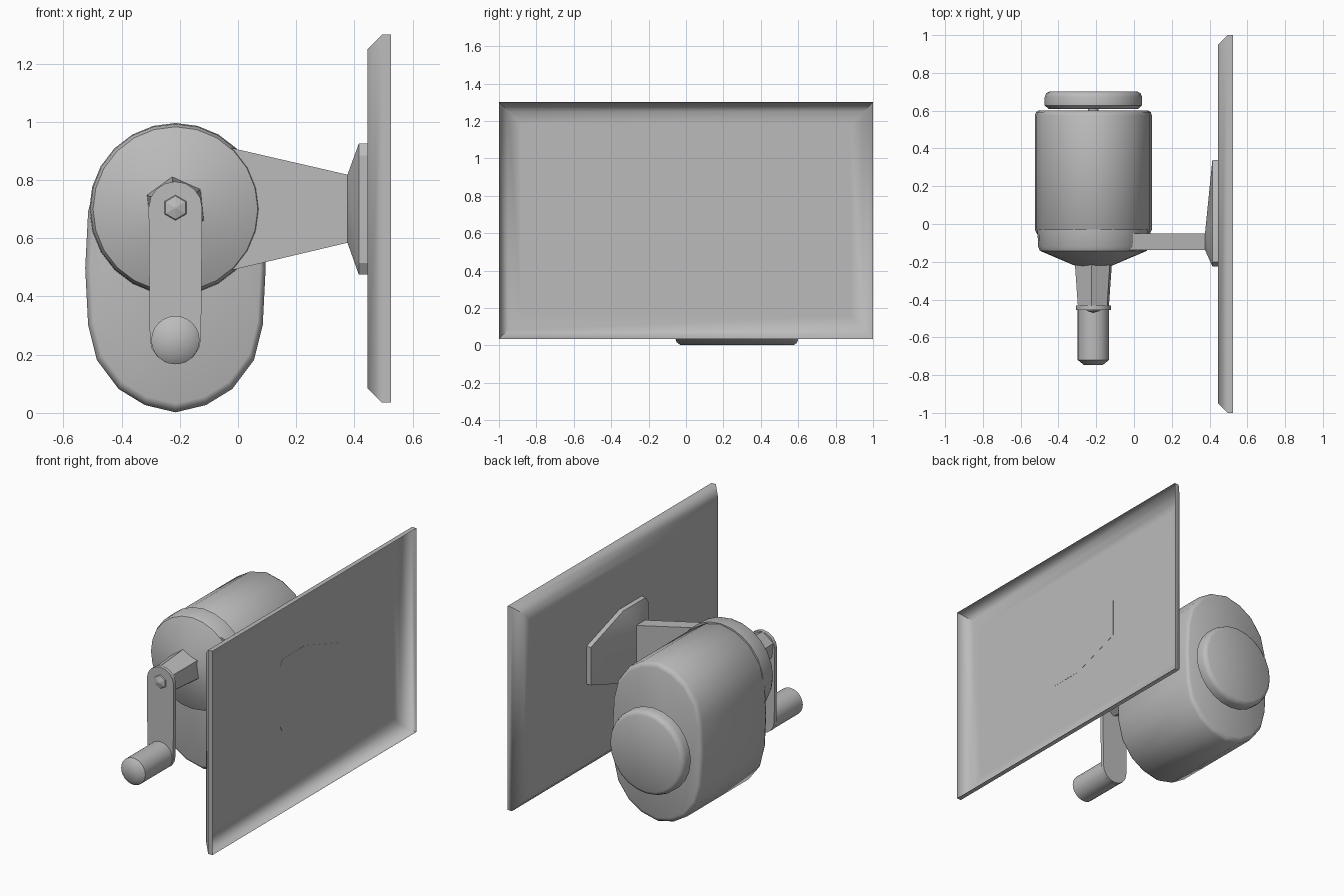
import bpy
import bmesh
from math import sin, cos, pi, radians

if "Cube" in bpy.data.objects:
    bpy.data.objects.remove(bpy.data.objects["Cube"])

grey = bpy.data.materials.new("plain_grey")
grey.use_nodes = True
grey.diffuse_color = (0.5, 0.5, 0.5, 1)
grey.node_tree.nodes["Principled BSDF"].inputs["Base Color"].default_value = (0.5, 0.5, 0.5, 1)

AXIS_X = -0.215   # shared axis of the body, cover, crank and knob
CRANK_Z = 0.705


def loft(name, rings, caps=(True, True), angle=40, bevel=0):
    """Skin a list of matching point rings into one object."""
    bm = bmesh.new()
    loops = [[bm.verts.new(p) for p in ring] for ring in rings]
    n = len(loops[0])
    for a, b in zip(loops, loops[1:]):
        for i in range(n):
            j = (i + 1) % n
            bm.faces.new((a[i], a[j], b[j], b[i]))
    for use, ring in zip(caps, (loops[0], loops[-1])):
        if use:
            bm.faces.new(ring)
    bmesh.ops.remove_doubles(bm, verts=bm.verts, dist=0.0005)
    bmesh.ops.recalc_face_normals(bm, faces=bm.faces)
    mesh = bpy.data.meshes.new(name)
    bm.to_mesh(mesh)
    bm.free()
    mesh.materials.append(grey)
    obj = bpy.data.objects.new(name, mesh)
    bpy.context.collection.objects.link(obj)
    if bevel:
        mod = obj.modifiers.new("soft_edges", "BEVEL")
        mod.width, mod.segments, mod.angle_limit = bevel, 2, radians(50)
    bpy.ops.object.select_all(action="DESELECT")
    obj.select_set(True)
    bpy.context.view_layer.objects.active = obj
    bpy.ops.object.shade_smooth_by_angle(angle=radians(angle))
    return obj


def turned(name, profile, z, sides=24, start=pi / 2, **kw):
    """Round part along y; the profile is a list of (radius, y)."""
    rings = [[(AXIS_X + r * cos(start + 2 * pi * i / sides), y,
               z + r * sin(start + 2 * pi * i / sides)) for i in range(sides)]
             for r, y in profile]
    return loft(name, rings, **kw)


# Wall plate: shallow tray, open on its outer side
def plate_ring(x, inset):
    y, low, high = 1 - inset, 0.035 + inset, 1.3 - inset
    return [(x, -y, low), (x, y, low), (x, y, high), (x, -y, high)]


loft("wall_plate", [plate_ring(0.525, 0), plate_ring(0.495, 0),
                    plate_ring(0.445, 0.05), plate_ring(0.445, 0.12)],
     caps=(False, True), angle=60)

# Shavings body: tall oval drum with softened rims
quarter = [(0.31, 0), (0.30, 0.195), (0.27, 0.315), (0.195, 0.415), (0.105, 0.47)]
half = quarter + [(0, 0.495)] + [(-x, z) for x, z in reversed(quarter)]
oval = half + [(x, -z) for x, z in reversed(half[1:-1])]


def oval_ring(y, scale):
    return [(AXIS_X + x * scale, y, 0.497 + z * scale) for x, z in oval]


loft("shavings_body", [oval_ring(-0.055, 0.94), oval_ring(-0.05, 0.97), oval_ring(-0.03, 1),
                       oval_ring(0.575, 1), oval_ring(0.592, 0.98), oval_ring(0.6, 0.94)])

# Rear knob on its short spindle
turned("rear_spindle", [(0.028, 0.59), (0.028, 0.62)], 0.467, sides=12)
turned("rear_knob", [(0.235, 0.608), (0.258, 0.628), (0.258, 0.672),
                     (0.25, 0.692), (0.232, 0.702)], 0.467)

# Front cover with conical nose, and the arm that grows out of it
turned("front_cover", [(0.296, -0.03), (0.293, -0.12), (0.283, -0.142), (0.095, -0.222)], 0.7)
arm_profile = [(-0.1, 0.472), (0.378, 0.585), (0.378, 0.818), (-0.1, 0.928)]
loft("bracket_arm", [[(x, y, z) for x, z in arm_profile] for y in (-0.137, -0.05)])

# Mounting foot: flares from the arm end to a long cut-cornered flange
flange = [(-0.225, 0.515), (-0.2, 0.475), (0.02, 0.475), (0.34, 0.585),
          (0.34, 0.82), (0.02, 0.925), (-0.2, 0.925), (-0.225, 0.885)]
arm_end = [(y, z) for y, z in ((-0.137, 0.585), (-0.05, 0.585), (-0.05, 0.818), (-0.137, 0.818))
           for _ in range(2)]
loft("mounting_foot", [[(0.376, y, z) for y, z in arm_end],
                       [(0.415, y, z) for y, z in flange],
                       [(0.446, y, z) for y, z in flange]], angle=20)

# Six-sided hub, crank and bolt
turned("crank_hub", [(0.108, -0.2), (0.09, -0.435)], CRANK_Z, sides=6, start=radians(96), angle=20)
top_arc = [(0.092 * cos(pi * i / 8), CRANK_Z + 0.09 * sin(pi * i / 8)) for i in range(9)]
low_arc = [(-0.088 * cos(pi * i / 8), 0.255 - 0.088 * sin(pi * i / 8)) for i in range(9)]
loft("crank_lever", [[(AXIS_X + x, y, z) for x, z in top_arc + low_arc]
                     for y in (-0.432, -0.455)], angle=30)
turned("crank_bolt", [(0.047, -0.45), (0.04, -0.46), (0.004, -0.47)],
       CRANK_Z, sides=6, angle=10)

# Handle grip
turned("handle_grip", [(0.083, -0.45), (0.083, -0.72), (0.05, -0.746)], 0.25)
